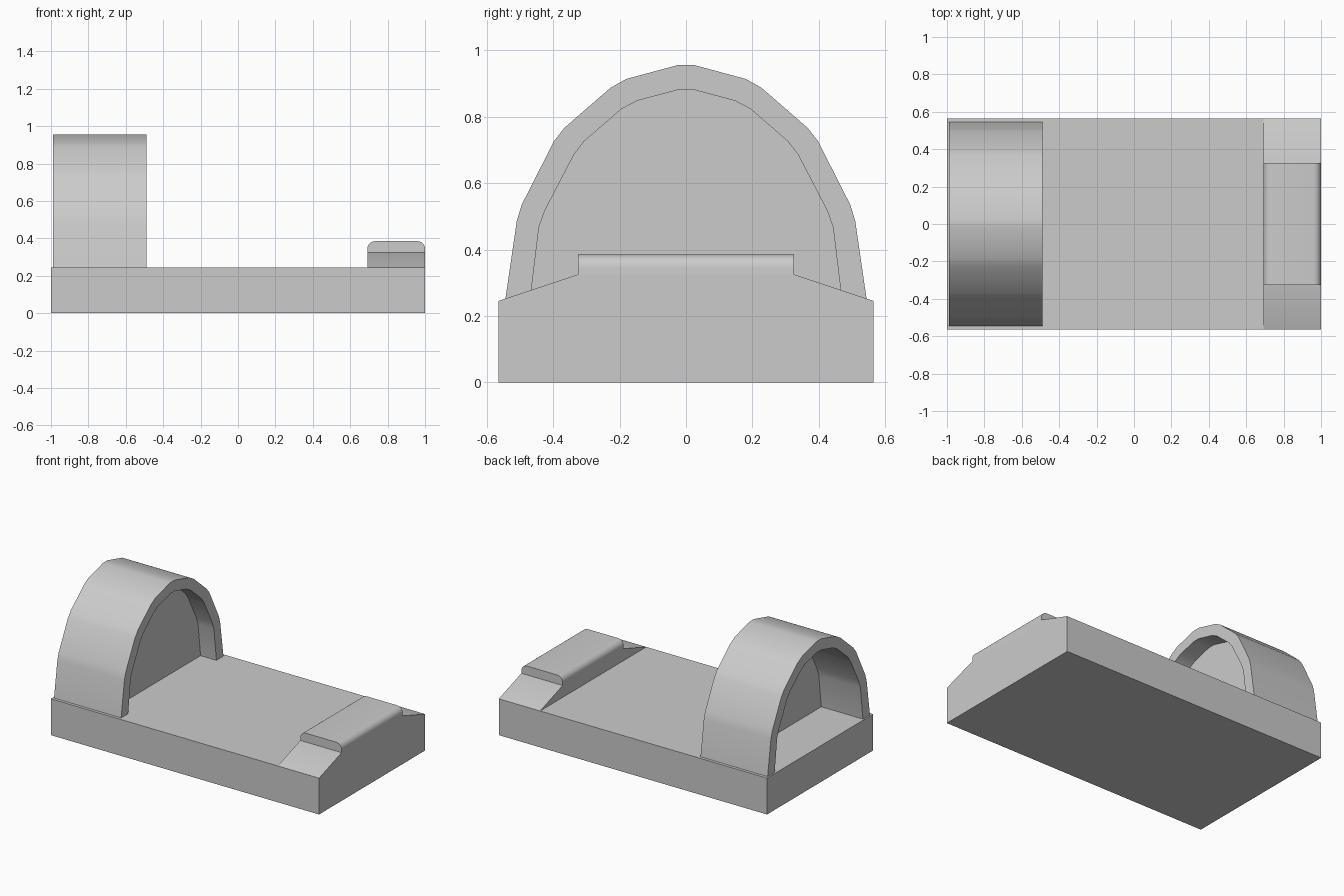
import bpy, bmesh, math

if "Cube" in bpy.data.objects:
    bpy.data.objects.remove(bpy.data.objects["Cube"])

TOP = 0.245  # top of the base slab


def extrude(name, profile, lo, hi, axis):
    """Extrude a closed 2D profile along x (profile = y,z) or y (profile = x,z)."""
    place = (lambda p, t: (t, p[0], p[1])) if axis == 'x' else (lambda p, t: (p[0], t, p[1]))
    bm = bmesh.new()
    face = bm.faces.new([bm.verts.new(place(p, lo)) for p in profile])
    ext = bmesh.ops.extrude_face_region(bm, geom=[face])
    verts = [v for v in ext['geom'] if isinstance(v, bmesh.types.BMVert)]
    bmesh.ops.translate(bm, verts=verts, vec=(hi - lo, 0, 0) if axis == 'x' else (0, hi - lo, 0))
    bmesh.ops.recalc_face_normals(bm, faces=bm.faces)
    me = bpy.data.meshes.new(name)
    bm.to_mesh(me)
    bm.free()
    ob = bpy.data.objects.new(name, me)
    bpy.context.collection.objects.link(ob)
    bpy.ops.object.select_all(action='DESELECT')
    bpy.context.view_layer.objects.active = ob
    ob.select_set(True)
    bpy.ops.object.shade_smooth_by_angle(angle=math.radians(32))
    return ob


def mirrored(half):
    return half + [(-y, z) for y, z in reversed(half)]


# Base slab
extrude("base", [(-1, 0), (1, 0), (1, TOP), (-1, TOP)], -0.565, 0.565, 'y')

# Arched hood: faceted outer and inner curves
outer = mirrored([(-0.545, TOP), (-0.51, 0.485), (-0.495, 0.535), (-0.398, 0.726),
                  (-0.367, 0.766), (-0.228, 0.887), (-0.18, 0.914), (-0.024, 0.956)])
inner = mirrored([(-0.47, TOP), (-0.443, 0.467), (-0.425, 0.518), (-0.337, 0.687),
                  (-0.307, 0.726), (-0.195, 0.823), (-0.148, 0.848), (-0.024, 0.881)])
extrude("hood", outer + inner[::-1], -0.99, -0.49, 'x')

# Partition wall inside the hood
extrude("partition", inner, -0.68, -0.608, 'x')

# Sloped end ramp
extrude("ramp", mirrored([(-0.565, TOP), (-0.325, 0.325)]), 0.692, 1, 'x')

# Rounded ridge on the ramp
r = 0.04
arc = [math.radians(a) for a in range(0, 91, 15)]
right = [(1 - r + r * math.cos(a), 0.385 - r + r * math.sin(a)) for a in arc]
left = [(0.692 + r - r * math.cos(a), 0.385 - r + r * math.sin(a)) for a in reversed(arc)]
extrude("ridge", [(0.692, TOP), (1, TOP)] + right + left, -0.325, 0.325, 'y')
